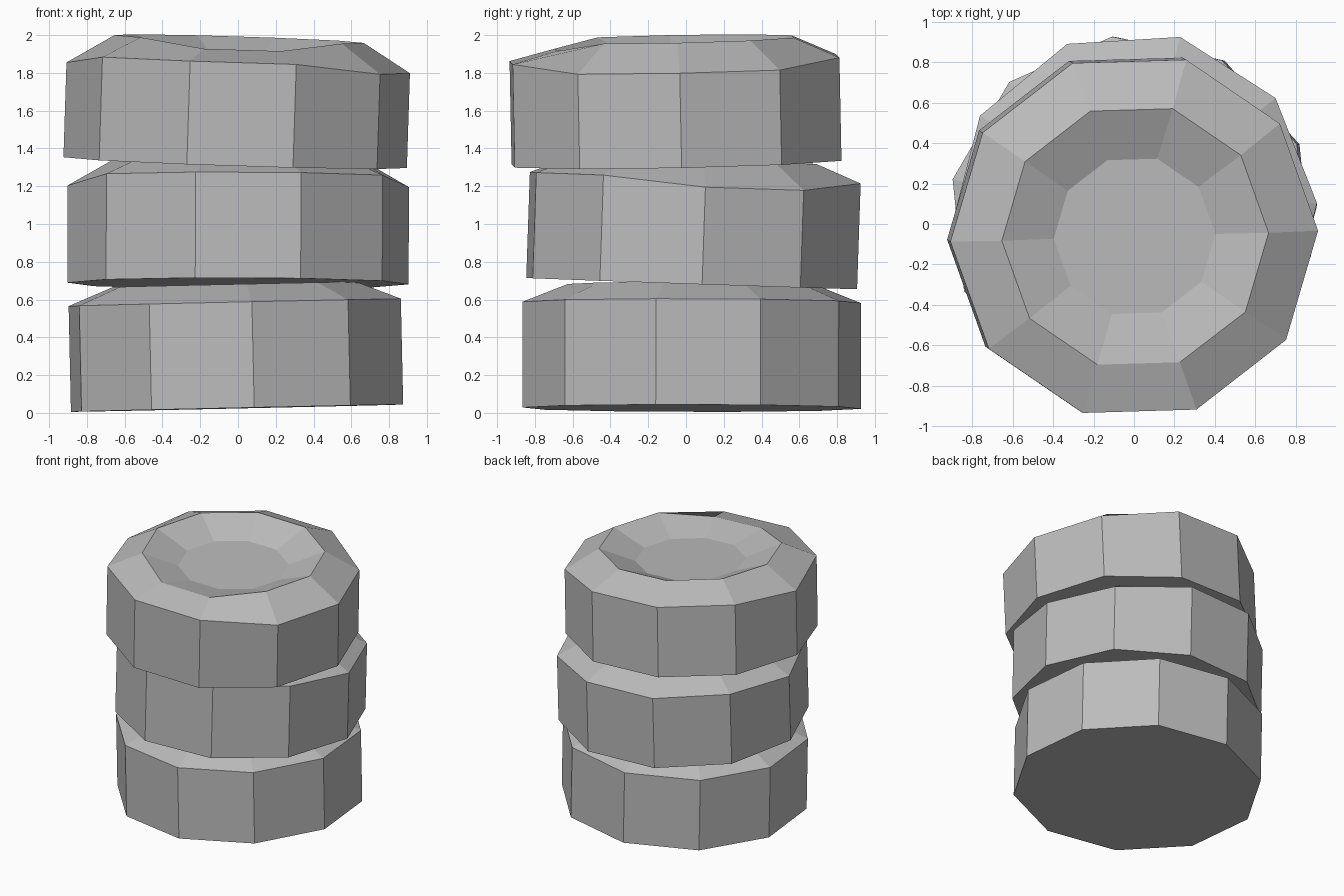
import bpy, bmesh
from math import cos, sin, radians

if "Cube" in bpy.data.objects:
    bpy.data.objects.remove(bpy.data.objects["Cube"])

GREY = (0.5, 0.5, 0.5, 1.0)
rubber = bpy.data.materials.new("rubber_grey")
rubber.use_nodes = True
rubber.diffuse_color = GREY
rubber.node_tree.nodes["Principled BSDF"].inputs["Base Color"].default_value = GREY

SIDES = 10
DENT = 0.045


def make_tyre(name, centre, phase, tilt, radius, rim=0.555, rim_dents=(), crest_dents=()):
    """Ten-sided tyre: flat base, straight tread, bevelled shoulder, dished top."""
    # profile rings: radius, height, vertices pushed down
    rings = [(radius, 0, ()), (radius, rim, rim_dents),
             (0.66, 0.655, crest_dents), (0.4, 0.55, ())]
    bm = bmesh.new()
    loops = []
    for r, z, dents in rings:
        angles = [radians(phase + 360 / SIDES * i) for i in range(SIDES)]
        loops.append([bm.verts.new((r * cos(a), r * sin(a), z - DENT * (i in dents)))
                      for i, a in enumerate(angles)])
    for low, high in zip(loops, loops[1:]):
        for i in range(SIDES):
            j = (i + 1) % SIDES
            bm.faces.new((low[i], low[j], high[j], high[i]))
    bm.faces.new(loops[0][::-1])
    bm.faces.new(loops[-1])
    mesh = bpy.data.meshes.new(name)
    bm.to_mesh(mesh)
    bm.free()
    mesh.materials.append(rubber)
    tyre = bpy.data.objects.new(name, mesh)
    tyre.location = centre
    slope_x, slope_y = tilt
    tyre.rotation_euler = (slope_y, -slope_x, 0)
    bpy.context.collection.objects.link(tyre)


# Loosely stacked tyres, each turned, shifted and tilted a little
make_tyre("bottom_tyre", (-0.005, 0.03, 0.025), -12.2, (0.022, -0.002), 0.9, rim=0.56)
make_tyre("middle_tyre", (0, 0.03, 0.685), 3.5, (-0.003, -0.034), 0.905, rim=0.56,
          rim_dents=(0, 1, 5))
make_tyre("top_tyre", (-0.015, -0.05, 1.325), 1.7, (-0.032, 0.02), 0.91, rim=0.547,
          rim_dents=(0, 1, 5, 9), crest_dents=(7, 8))
